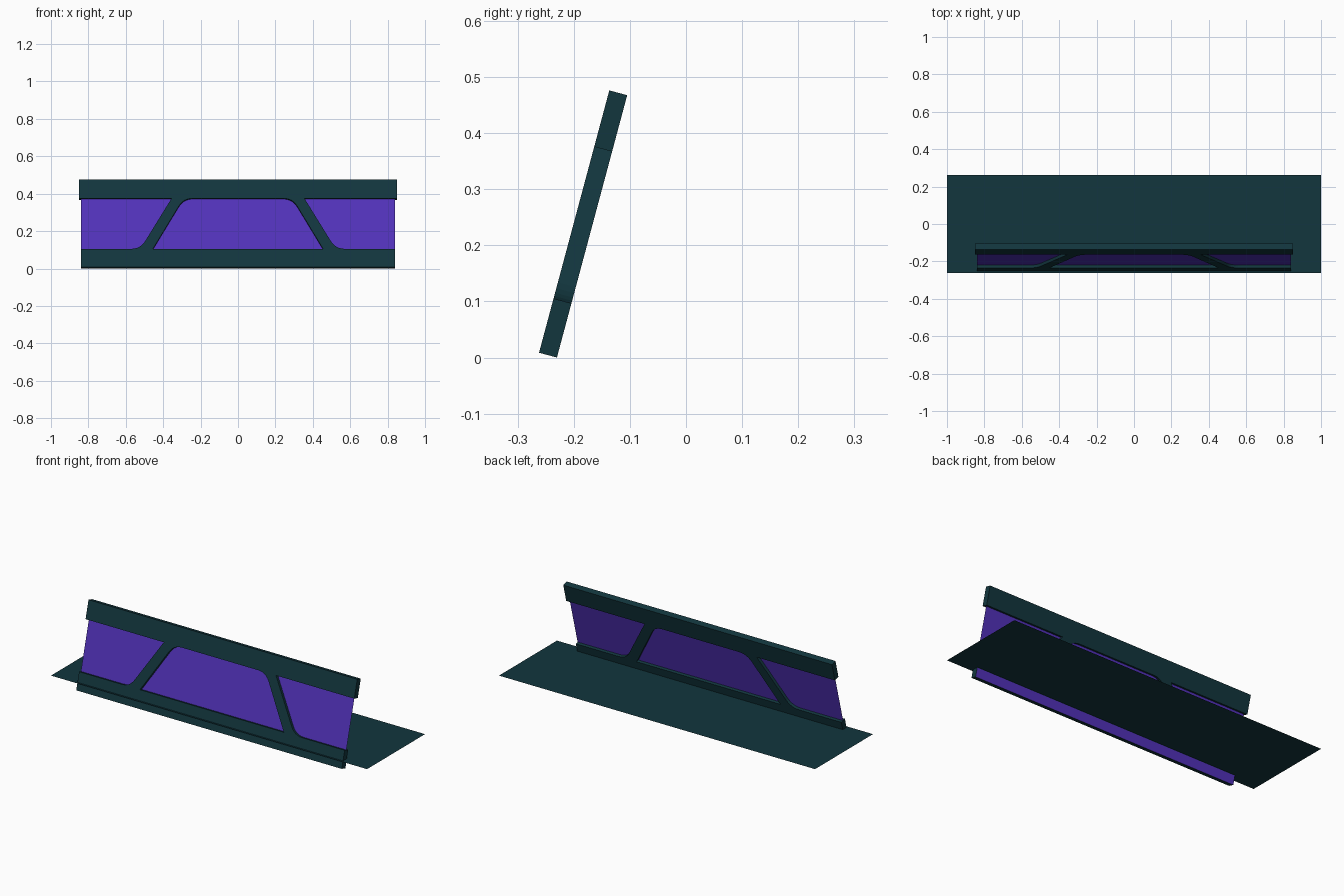
import bpy, math
from mathutils import Vector, Matrix

if "Cube" in bpy.data.objects:
    bpy.data.objects.remove(bpy.data.objects["Cube"])


def material(name, color):
    m = bpy.data.materials.new(name)
    m.diffuse_color = (*color, 1)
    m.use_nodes = True
    m.node_tree.nodes["Principled BSDF"].inputs["Base Color"].default_value = m.diffuse_color
    return m


DARK = material("dark_teal", (0.006, 0.037, 0.048))
PURPLE = material("purple", (0.085, 0.032, 0.50))

# Leaning frame: local x = width, local y = up the slope, local z = front normal
HALF_T = 0.0165
LEAN = Matrix.Translation((0, -0.246, 0.0043)) @ Matrix.Rotation(math.radians(75), 4, 'X')


def sheet(name, x, y0, y1, z, mat, matrix):
    me = bpy.data.meshes.new(name)
    me.from_pydata([(-x, y0, z), (x, y0, z), (x, y1, z), (-x, y1, z)], [], [(0, 1, 2, 3)])
    me.materials.append(mat)
    ob = bpy.data.objects.new(name, me)
    ob.matrix_world = matrix
    bpy.context.collection.objects.link(ob)
    return ob


def rounded(prev, corner, nxt, t=0.05, steps=6):
    """Points of a rounded corner with tangent length t."""
    p, c, n = Vector(prev), Vector(corner), Vector(nxt)
    a = c + (p - c).normalized() * t
    b = c + (n - c).normalized() * t
    pts = []
    for i in range(steps + 1):
        s = i / steps
        pts.append(tuple(a * (1 - s) ** 2 + c * 2 * s * (1 - s) + b * s * s))
    return pts


def mirror(pts):
    return [(-x, y) for x, y in reversed(pts)]


LOW, HIGH, TOP = 0.10, 0.38, 0.484

# Outer outline with open side bays, right half then mirrored
right = [(0.84, 0), (0.84, LOW)]
right += rounded((0.84, LOW), (0.522, LOW), (0.355, HIGH))
right += [(0.355, HIGH), (0.85, HIGH), (0.85, TOP)]
outline = right + mirror(right)

# Central trapezoid window with rounded upper corners
half = [(0.455, LOW)] + rounded((0.455, LOW), (0.291, HIGH), (0, HIGH))
window = half + mirror(half)

curve = bpy.data.curves.new("frame_profile", 'CURVE')
curve.dimensions = '2D'
curve.fill_mode = 'BOTH'
curve.extrude = HALF_T
for pts in (outline, window):
    sp = curve.splines.new('POLY')
    sp.points.add(len(pts) - 1)
    for p, (x, y) in zip(sp.points, pts):
        p.co = (x, y, 0, 1)
    sp.use_cyclic_u = True
tmp = bpy.data.objects.new("frame_profile", curve)
bpy.context.collection.objects.link(tmp)
bpy.context.view_layer.update()
mesh = bpy.data.meshes.new_from_object(tmp.evaluated_get(bpy.context.evaluated_depsgraph_get()))
bpy.data.objects.remove(tmp)
mesh.materials.clear()
mesh.materials.append(DARK)
for f in mesh.polygons:
    f.use_smooth = False
    f.material_index = 0
frame = bpy.data.objects.new("truss_frame", mesh)
frame.matrix_world = LEAN
bpy.context.collection.objects.link(frame)

# Purple infill panel in the middle of the frame
sheet("infill_panel", 0.84, 0.01, 0.47, 0, PURPLE, LEAN)
# Purple strip on the back of the bottom rail, below the deck
sheet("rear_strip", 0.84, 0.0, 0.05, -HALF_T - 0.0008, PURPLE, LEAN)
# Thin flat deck
sheet("deck", 1.0, -0.262, 0.262, 0.05, DARK, Matrix.Identity(4))
